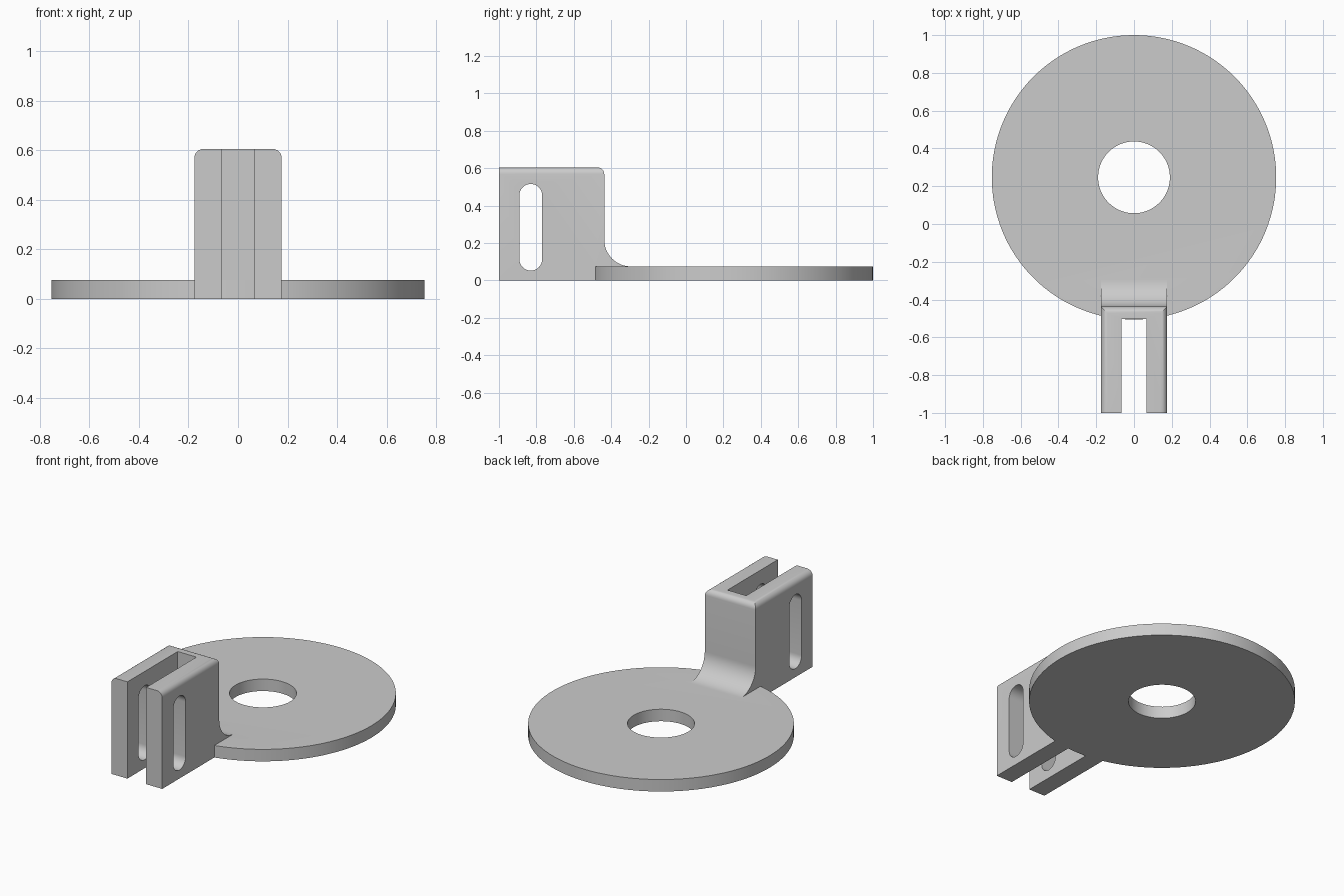
import bpy, bmesh
from math import cos, sin, pi, radians

if "Cube" in bpy.data.objects:
    bpy.data.objects.remove(bpy.data.objects["Cube"], do_unlink=True)

grey = bpy.data.materials.new("plain grey")
grey.use_nodes = True
colour = (0.6, 0.6, 0.6, 1)
grey.diffuse_color = colour
grey.node_tree.nodes["Principled BSDF"].inputs["Base Color"].default_value = colour

DISC_Y, DISC_R, HOLE_R, DISC_H = 0.247, 0.753, 0.19, 0.075
HALF_W, BACK, TOP = 0.176, -0.437, 0.605


def arc(cu, cv, r, start, end, steps):
    """Points along an arc, angles in degrees."""
    angles = [radians(start + (end - start) * i / steps) for i in range(steps + 1)]
    return [(cu + r * cos(a), cv + r * sin(a)) for a in angles]


def prism(name, points, low, high, axis):
    """Extrude a 2D outline along x (outline in y, z) or z (outline in x, y)."""
    bm = bmesh.new()
    place = (lambda u, v: (low, u, v)) if axis == "x" else (lambda u, v: (u, v, low))
    face = bm.faces.new([bm.verts.new(place(u, v)) for u, v in points])
    new = bmesh.ops.extrude_face_region(bm, geom=[face])["geom"]
    shift = (high - low, 0, 0) if axis == "x" else (0, 0, high - low)
    bmesh.ops.translate(bm, vec=shift, verts=[g for g in new if isinstance(g, bmesh.types.BMVert)])
    bmesh.ops.recalc_face_normals(bm, faces=bm.faces)
    mesh = bpy.data.meshes.new(name)
    bm.to_mesh(mesh)
    bm.free()
    mesh.materials.append(grey)
    obj = bpy.data.objects.new(name, mesh)
    bpy.context.collection.objects.link(obj)
    return obj


def combine(target, other, operation):
    """Apply a boolean and remove the helper."""
    mod = target.modifiers.new("boolean", "BOOLEAN")
    mod.operation, mod.solver, mod.object = operation, "EXACT", other
    bpy.context.view_layer.objects.active = target
    bpy.ops.object.modifier_apply(modifier=mod.name)
    bpy.data.objects.remove(other, do_unlink=True)


# Round base plate
plate = prism("base_plate", arc(0, DISC_Y, DISC_R, 0, 360, 128)[:-1], 0, DISC_H, "z")

# Upright bracket with a concave fillet running down onto the plate
r = 0.143
outline = [(-1, 0), (BACK, 0), (BACK, 0.03), (BACK + r, 0.03)]
outline += arc(BACK + r, DISC_H + r, r, 270, 180, 16) + [(BACK, TOP), (-1, TOP)]
bracket = prism("bracket", outline, -HALF_W, HALF_W, "x")

# Rounded side and rear edges of the bracket top
bm = bmesh.new()
bm.from_mesh(bracket.data)
rim = [e for e in bm.edges
       if all(v.co.z > TOP - 0.001 for v in e.verts)
       and not all(v.co.y < -0.99 for v in e.verts)]
bmesh.ops.bevel(bm, geom=rim, offset=0.036, segments=6, profile=0.5, affect="EDGES")
bm.to_mesh(bracket.data)
bm.free()

# Fork gap, then the upright slot through both prongs
gap = [(-0.065, -1.1), (0.065, -1.1), (0.065, -0.503), (-0.065, -0.503)]
combine(bracket, prism("gap_cutter", gap, -0.1, 0.8, "z"), "DIFFERENCE")
slot = arc(-0.83, 0.455, 0.061, 0, 180, 16) + arc(-0.83, 0.114, 0.061, 180, 360, 16)
combine(bracket, prism("slot_cutter", slot, -0.3, 0.3, "x"), "DIFFERENCE")

# Join into one solid and bore the centre hole
combine(plate, bracket, "UNION")
hole = arc(0, DISC_Y, HOLE_R, 0, 360, 96)[:-1]
combine(plate, prism("hole_cutter", hole, -0.1, 0.2, "z"), "DIFFERENCE")
plate.name = "plate_with_forked_bracket"

bpy.ops.object.select_all(action="DESELECT")
plate.select_set(True)
bpy.context.view_layer.objects.active = plate
bpy.ops.object.shade_smooth_by_angle(angle=radians(30))
